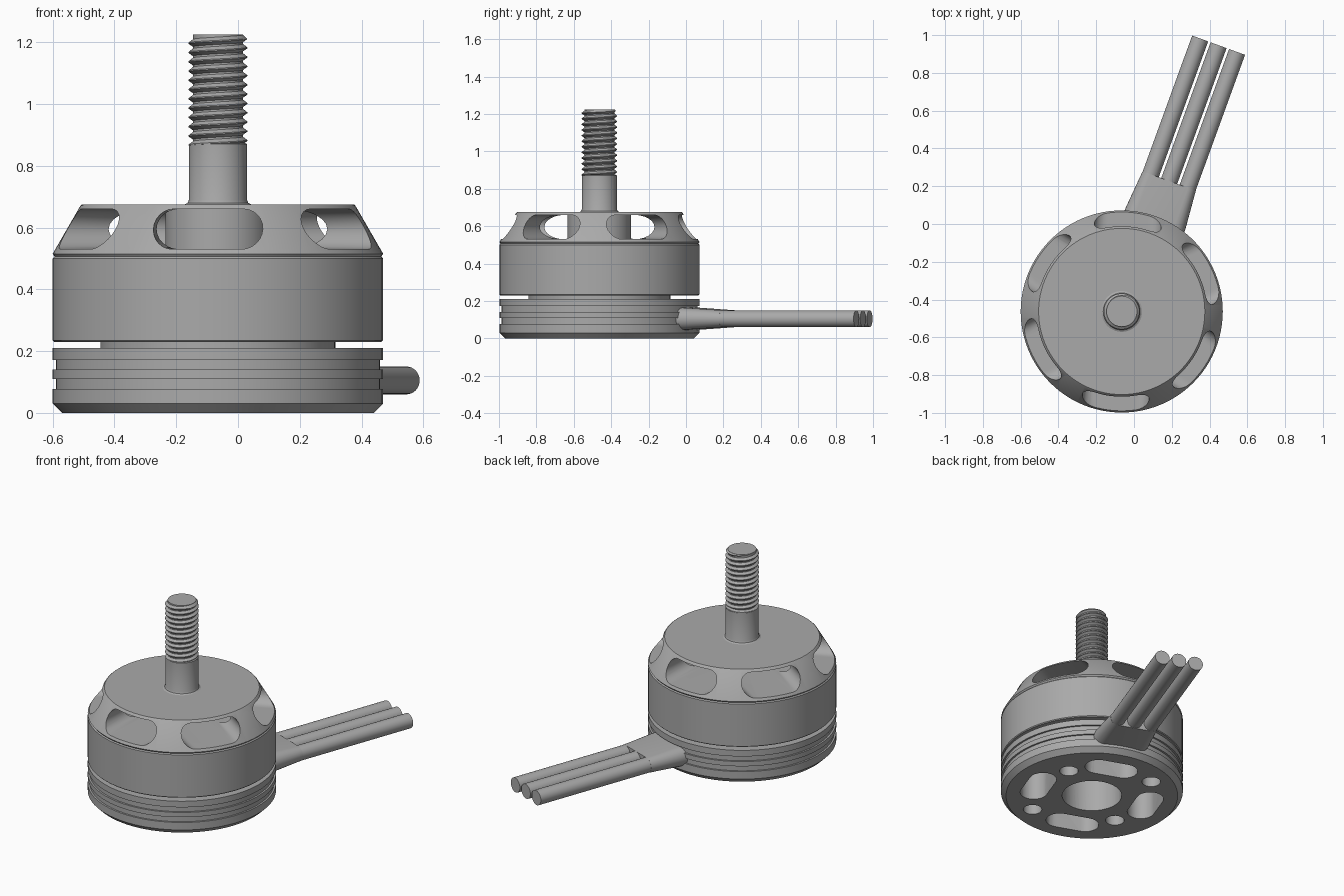
import bpy, bmesh, math
from mathutils import Matrix, Vector

if "Cube" in bpy.data.objects:
    bpy.data.objects.remove(bpy.data.objects["Cube"], do_unlink=True)

CENTRE = Vector((-0.065, -0.463, 0))
WIRE_ANGLE = 70

metal = bpy.data.materials.new("grey_metal")
metal.use_nodes = True
metal.diffuse_color = (0.4, 0.4, 0.4, 1)
metal.node_tree.nodes["Principled BSDF"].inputs["Base Color"].default_value = (0.4, 0.4, 0.4, 1)


def finish(name, bm):
    bmesh.ops.remove_doubles(bm, verts=bm.verts, dist=1e-5)
    bmesh.ops.recalc_face_normals(bm, faces=bm.faces)
    mesh = bpy.data.meshes.new(name)
    bm.to_mesh(mesh)
    bm.free()
    mesh.materials.append(metal)
    ob = bpy.data.objects.new(name, mesh)
    ob.location = CENTRE
    bpy.context.collection.objects.link(ob)
    return ob


def lathe(name, profile, steps=96):
    """Revolve (radius, height) points that begin and end on the axis."""
    bm = bmesh.new()
    verts = [bm.verts.new((r, 0, z)) for r, z in profile]
    edges = [bm.edges.new(pair) for pair in zip(verts, verts[1:])]
    bmesh.ops.spin(bm, geom=verts + edges, cent=(0, 0, 0), axis=(0, 0, 1),
                   angle=math.tau, steps=steps)
    return finish(name, bm)


def frame(x, y, z, origin):
    return Matrix((x, y, z)).transposed().to_4x4() if origin is None else \
        Matrix.Translation(origin) @ Matrix((x, y, z)).transposed().to_4x4()


def radial_frame(degrees, side=0, height=0):
    """Local z points outward, local y points up."""
    a = math.radians(degrees)
    out = Vector((math.cos(a), math.sin(a), 0))
    across = Vector((-math.sin(a), math.cos(a), 0))
    return frame(across, Vector((0, 0, 1)), out, across * side + Vector((0, 0, height)))


def upright_frame(degrees, radius):
    """Local z points up, local x runs around the axis."""
    a = math.radians(degrees)
    out = Vector((math.cos(a), math.sin(a), 0))
    across = Vector((-math.sin(a), math.cos(a), 0))
    return frame(across, -out, Vector((0, 0, 1)), out * radius)


def rounded_bar(name, matrix, stations, steps=12):
    """Loft rounded sections given as (distance, width, height)."""
    bm = bmesh.new()
    rings = []
    for dist, width, height in stations:
        ring = []
        for end in (1, -1):
            for i in range(steps + 1):
                a = math.pi * i / steps - math.pi / 2
                x = end * ((width - height) / 2 + math.cos(a) * height / 2)
                y = end * math.sin(a) * height / 2
                ring.append(bm.verts.new(matrix @ Vector((x, y, dist))))
        rings.append(ring)
    for low, high in zip(rings, rings[1:]):
        for i in range(len(low)):
            j = (i + 1) % len(low)
            bm.faces.new((low[i], low[j], high[j], high[i]))
    bm.faces.new(rings[0])
    bm.faces.new(rings[-1])
    return finish(name, bm)


def cut(target, cutter):
    mod = target.modifiers.new("cut", 'BOOLEAN')
    mod.operation, mod.solver, mod.object = 'DIFFERENCE', 'EXACT', cutter
    bpy.context.view_layer.objects.active = target
    bpy.ops.object.modifier_apply(modifier=mod.name)
    bpy.data.objects.remove(cutter, do_unlink=True)


# Grooved base with chamfered foot and narrow neck
R, G = 0.535, 0.524
base = lathe("base", [(0, 0), (0.505, 0), (R, 0.03), (R, 0.077), (G, 0.077), (G, 0.11),
                      (R, 0.11), (R, 0.14), (G, 0.14), (G, 0.172), (R, 0.172), (R, 0.21),
                      (0.38, 0.21), (0.38, 0.25), (0, 0.25)])
cut(base, rounded_bar("cutter", upright_frame(0, 0), [(-0.1, 0.35, 0.35), (0.24, 0.35, 0.35)], 24))
for k in range(4):
    turn = WIRE_ANGLE + 90 * k
    cut(base, rounded_bar("cutter", upright_frame(turn, 0.335),
                          [(-0.1, 0.32, 0.16), (0.2, 0.32, 0.16)]))
    cut(base, rounded_bar("cutter", upright_frame(turn + 45, 0.385 if k % 2 == 0 else 0.32),
                          [(-0.1, 0.11, 0.11), (0.2, 0.11, 0.11)]))

# Rotating bell
lathe("bell", [(0, 0.23), (0.53, 0.23), (R, 0.235), (R, 0.5), (0.528, 0.507), (0, 0.507)])

# Sloped cap with six wide vents meeting around a hub
cap = lathe("cap", [(0, 0.505), (0.528, 0.505), (R, 0.515), (0.445, 0.671), (0.44, 0.675), (0, 0.675)])
for k in range(6):
    cut(cap, rounded_bar("cutter", radial_frame(26 + 60 * k, 0, 0.595),
                         [(0.1, 0.355, 0.13), (0.7, 0.355, 0.13)]))
lathe("hub", [(0, 0.52), (0.17, 0.52), (0.17, 0.668), (0, 0.668)], 48)

# Shaft with filleted foot and root core
lathe("shaft", [(0, 0.67), (0.108, 0.67), (0.108, 0.675), (0.098, 0.68), (0.094, 0.69), (0.094, 0.87),
                (0.081, 0.878), (0.081, 1.225), (0, 1.225)], 48)


def thread(name, bottom, top, pitch, cols=48):
    """Helical ridge; the section repeats every turn and is clipped at both ends."""
    section = [(0, 0.08), (0.15, 0.08), (0.5, 0.095), (0.62, 0.095)]
    bm = bmesh.new()
    rows = []
    for turn in range(-1, math.ceil((top - bottom) / pitch) + 1):
        for part, radius in section:
            row = []
            for j in range(cols + 1):
                a = math.tau * j / cols
                z = bottom + pitch * (turn + part + j / cols)
                r = min(radius, 0.08 + max(0, top - z))
                z = min(max(z, bottom), top)
                row.append(bm.verts.new((r * math.cos(a), r * math.sin(a), z)))
            rows.append(row)
    for low, high in zip(rows, rows[1:]):
        for j in range(cols):
            bm.faces.new((low[j], low[j + 1], high[j + 1], high[j]))
    bmesh.ops.dissolve_degenerate(bm, dist=1e-5, edges=bm.edges)
    return finish(name, bm)


thread("shaft_thread", 0.865, 1.225, 0.03)

# Three wires and the flat sleeve that gathers them
rounded_bar("wire_sleeve", radial_frame(WIRE_ANGLE, 0, 0.105),
            [(0.4, 0.345, 0.125), (0.53, 0.335, 0.118), (0.735, 0.3, 0.09)])
for side, label in ((-0.104, "right"), (0, "middle"), (0.104, "left")):
    rounded_bar(label + "_wire", radial_frame(WIRE_ANGLE, side, 0.105),
                [(0.6, 0.09, 0.09), (1.5, 0.09, 0.09)], 16)

# Smooth curved surfaces, crisp edges
bpy.ops.object.select_all(action='DESELECT')
for ob in bpy.context.scene.objects:
    if ob.type == 'MESH':
        ob.select_set(True)
        bpy.context.view_layer.objects.active = ob
bpy.ops.object.shade_smooth_by_angle(angle=math.radians(25))
